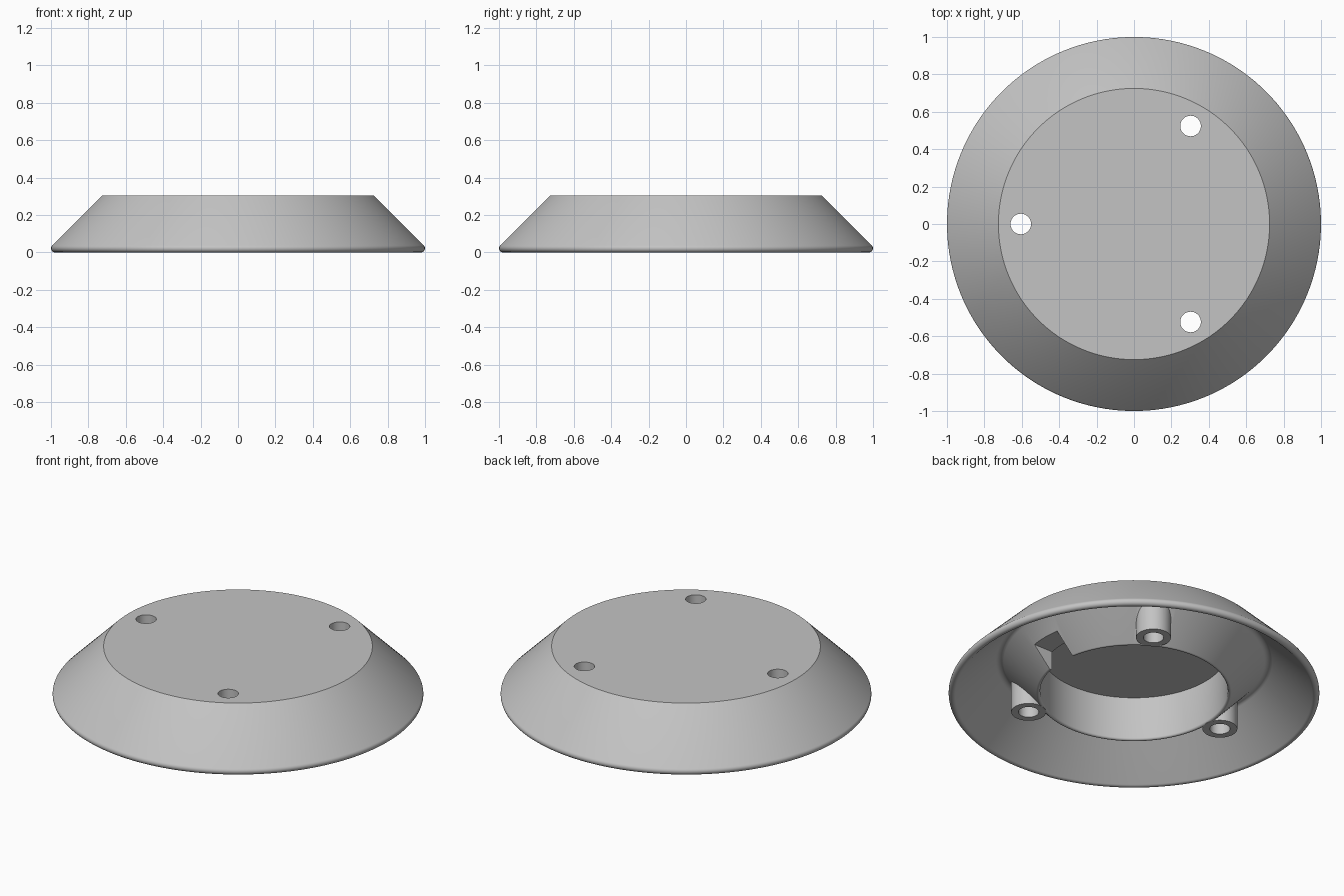
import bpy, bmesh, math

cube = bpy.data.objects.get("Cube")
if cube:
    bpy.data.objects.remove(cube)

grey = bpy.data.materials.new("light_grey")
grey.use_nodes = True
grey.diffuse_color = (0.55, 0.55, 0.55, 1)
grey.node_tree.nodes["Principled BSDF"].inputs["Base Color"].default_value = (0.55, 0.55, 0.55, 1)

TOP = 0.305


def arc(cx, cz, r, start, end, steps):
    """Points on a circle, angles in degrees."""
    angles = [math.radians(start + (end - start) * i / steps) for i in range(steps + 1)]
    return [(cx + r * math.cos(a), cz + r * math.sin(a)) for a in angles]


def lathe(name, profile, segments=160):
    """Revolve a profile that starts and ends on the z axis."""
    bm = bmesh.new()
    verts = [bm.verts.new((r, 0, z)) for r, z in profile]
    edges = [bm.edges.new(pair) for pair in zip(verts, verts[1:])]
    bmesh.ops.spin(bm, geom=verts + edges, cent=(0, 0, 0), axis=(0, 0, 1),
                   angle=math.tau, steps=segments, use_duplicate=False)
    bmesh.ops.remove_doubles(bm, verts=bm.verts, dist=0.0001)
    bmesh.ops.recalc_face_normals(bm, faces=bm.faces)
    mesh = bpy.data.meshes.new(name)
    bm.to_mesh(mesh)
    bm.free()
    obj = bpy.data.objects.new(name, mesh)
    bpy.context.collection.objects.link(obj)
    mesh.materials.append(grey)
    return obj


def cylinder(name, x, y, radius, low, high):
    bpy.ops.mesh.primitive_cylinder_add(vertices=48, radius=radius, depth=high - low,
                                        location=(x, y, (low + high) / 2))
    obj = bpy.context.object
    obj.name = name
    obj.data.materials.append(grey)
    return obj


def combine(target, tool, operation):
    """Apply a boolean, then drop the tool."""
    mod = target.modifiers.new(operation, "BOOLEAN")
    mod.operation, mod.solver, mod.object = operation, "EXACT", tool
    bpy.context.view_layer.objects.active = target
    bpy.ops.object.modifier_apply(modifier=mod.name)
    bpy.data.objects.remove(tool)


# Shell: top plate, sloped skirt, rounded rim, V-shaped trough and inner ring
profile = [(0, TOP), (0.725, TOP)]
profile += arc(0.978, 0.022, 0.022, 45, -135, 10)
profile += arc(0.725, 0.195, 0.03, 45, 135, 6)
profile += arc(0.518, 0.034, 0.012, -45, -180, 6)
profile += [(0.506, 0.283), (0, 0.283)]
base = lathe("round_base", profile)

# Three screw bosses with through holes
spots = [(0.605 * math.cos(a), 0.605 * math.sin(a))
         for a in (math.pi / 3, math.pi, -math.pi / 3)]
for x, y in spots:
    combine(base, cylinder("screw_boss", x, y, 0.094, 0.022, 0.27), "UNION")
for x, y in spots:
    combine(base, cylinder("screw_hole", x, y, 0.055, -0.1, 0.5), "DIFFERENCE")

# Cable notch through one side of the inner ring
bpy.ops.mesh.primitive_cube_add(size=1, location=(0.55, 0, 0.0175))
notch = bpy.context.object
notch.scale = (0.2, 0.19, 0.235)
notch.data.materials.append(grey)
combine(base, notch, "DIFFERENCE")

# Smooth curves, sharp edges
bpy.ops.object.select_all(action="DESELECT")
base.select_set(True)
bpy.context.view_layer.objects.active = base
bpy.ops.object.shade_smooth_by_angle(angle=math.radians(30))
